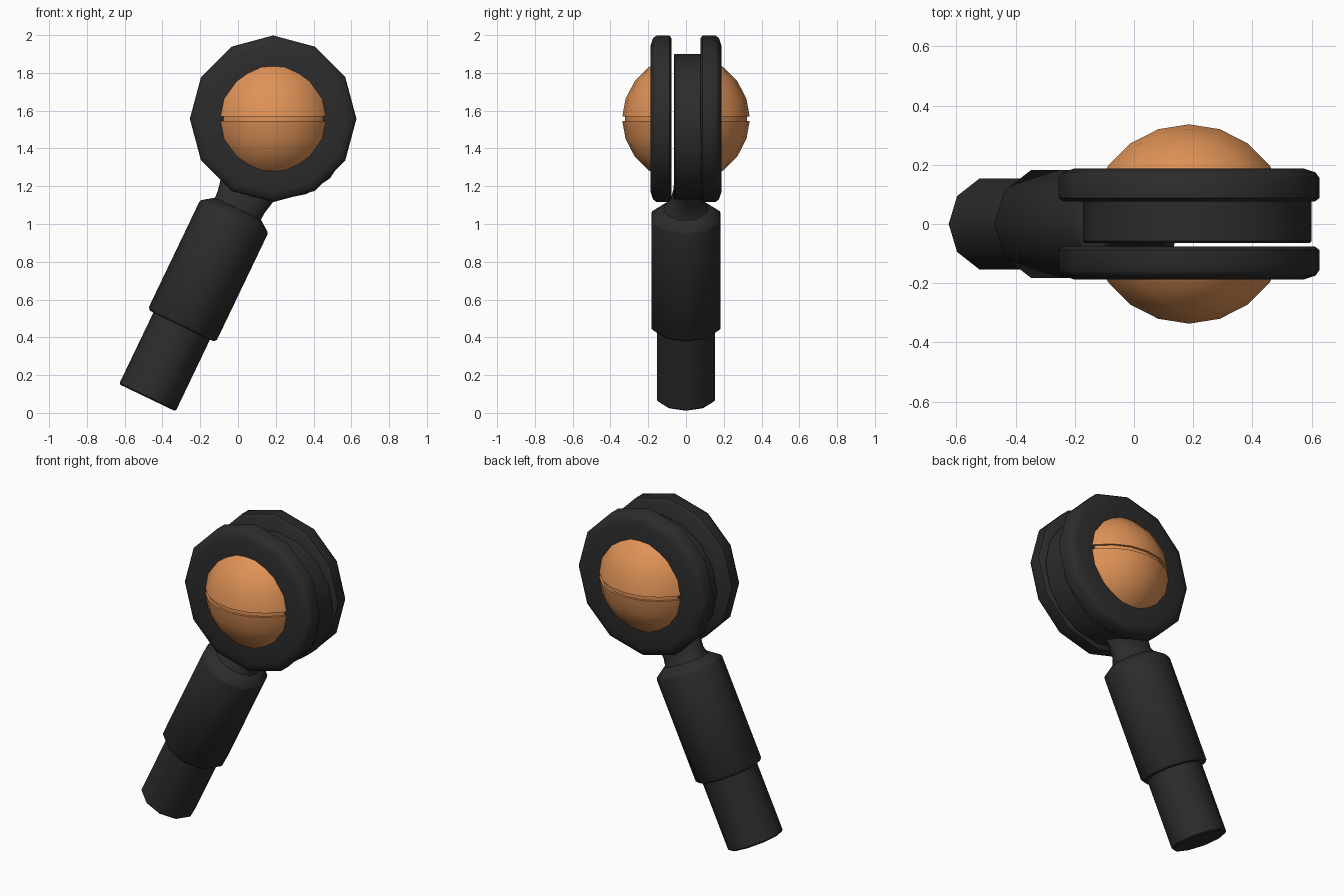
import bpy, bmesh, math
from mathutils import Matrix

if "Cube" in bpy.data.objects:
    bpy.data.objects.remove(bpy.data.objects["Cube"])


def material(name, rgb):
    m = bpy.data.materials.new(name)
    m.diffuse_color = (*rgb, 1)
    m.use_nodes = True
    m.node_tree.nodes["Principled BSDF"].inputs["Base Color"].default_value = m.diffuse_color
    return m


dark = material("charcoal", (0.025, 0.025, 0.025))
orange = material("copper orange", (0.74, 0.29, 0.095))


def loft(name, sections, n, mat, matrix, angle=40, phase=0.0, cut=None, cap=True):
    """Stack n-sided ellipses (height, half_x, half_y) along local z."""
    bm = bmesh.new()
    rings = []
    for h, a, b in sections:
        rings.append([bm.verts.new((a * math.cos(2 * math.pi * i / n + phase),
                                    b * math.sin(2 * math.pi * i / n + phase), h))
                      for i in range(n)])
    for lo, hi in zip(rings, rings[1:]):
        for i in range(n):
            j = (i + 1) % n
            bm.faces.new((lo[i], lo[j], hi[j], hi[i]))
    if cap:
        bm.faces.new(rings[0][::-1])
        bm.faces.new(rings[-1])
    bmesh.ops.remove_doubles(bm, verts=bm.verts, dist=1e-5)
    bm.transform(matrix)
    if cut:
        bmesh.ops.bisect_plane(bm, geom=bm.verts[:] + bm.edges[:] + bm.faces[:],
                               plane_co=cut[0], plane_no=cut[1], clear_inner=True)
    bmesh.ops.recalc_face_normals(bm, faces=bm.faces)
    me = bpy.data.meshes.new(name)
    bm.to_mesh(me)
    bm.free()
    me.materials.append(mat)
    ob = bpy.data.objects.new(name, me)
    bpy.context.collection.objects.link(ob)
    bpy.ops.object.select_all(action='DESELECT')
    ob.select_set(True)
    bpy.context.view_layer.objects.active = ob
    bpy.ops.object.shade_smooth_by_angle(angle=math.radians(angle))
    return ob


def rnd(profile, sy=1.0):
    return [(h, r, r * sy) for h, r in profile]


# Tilted handle: stepped grip with a flattened neck
tilt = Matrix.Translation((-0.48, 0, 0.08)) @ Matrix.Rotation(math.radians(25.6), 4, 'Y')
loft("grip_lower", rnd([(0, 0.158), (0.008, 0.166), (0.46, 0.166)], 0.97), 10, dark, tilt)
loft("grip_upper", rnd([(0.42, 0.16), (0.422, 0.188), (0.436, 0.2), (1.055, 0.2),
                        (1.066, 0.196), (1.11, 0.135)], 0.96), 10, dark, tilt)
loft("neck", [(1.09, 0.142, 0.13), (1.115, 0.135, 0.115), (1.15, 0.137, 0.085),
              (1.22, 0.152, 0.066), (1.36, 0.2, 0.06)], 16, dark, tilt)

# Middle disc carried by the neck (local z points to the back)
face_y = Matrix.Rotation(math.radians(-90), 4, 'X')
loft("middle_disc", rnd([(-0.064, 0.38), (-0.058, 0.386), (0.08, 0.386)]), 16, dark,
     Matrix.Translation((0.214, 0, 1.515)) @ face_y)

# Outer rings and domed half balls, front and back
HX, HZ, R = 0.186, 1.557, 0.337
ring = [(0.076, 0.25), (0.076, 0.425), (0.088, 0.441), (0.155, 0.441),
        (0.174, 0.428), (0.187, 0.39), (0.187, 0.25), (0.076, 0.25)]
groove = math.asin(0.013 / R)
lat = [groove] + [math.radians(18 * k) for k in range(1, 5)] + [math.pi / 2]
upper = [(R * math.sin(a), R * math.cos(a)) for a in lat]
ball = [(-h, r) for h, r in reversed(upper)] + [(-0.013, R - 0.014), (0.013, R - 0.014)] + upper
center = Matrix.Translation((HX, 0, HZ))
for label, s in (("front", -1), ("back", 1)):
    loft(label + "_ring", rnd([(s * h, r) for h, r in ring]), 12, dark,
         center @ face_y, cap=False)
    loft(label + "_ball", rnd(ball), 20, orange, center,
         cut=((0, s * 0.08, 0), (0, s, 0)), cap=False)
